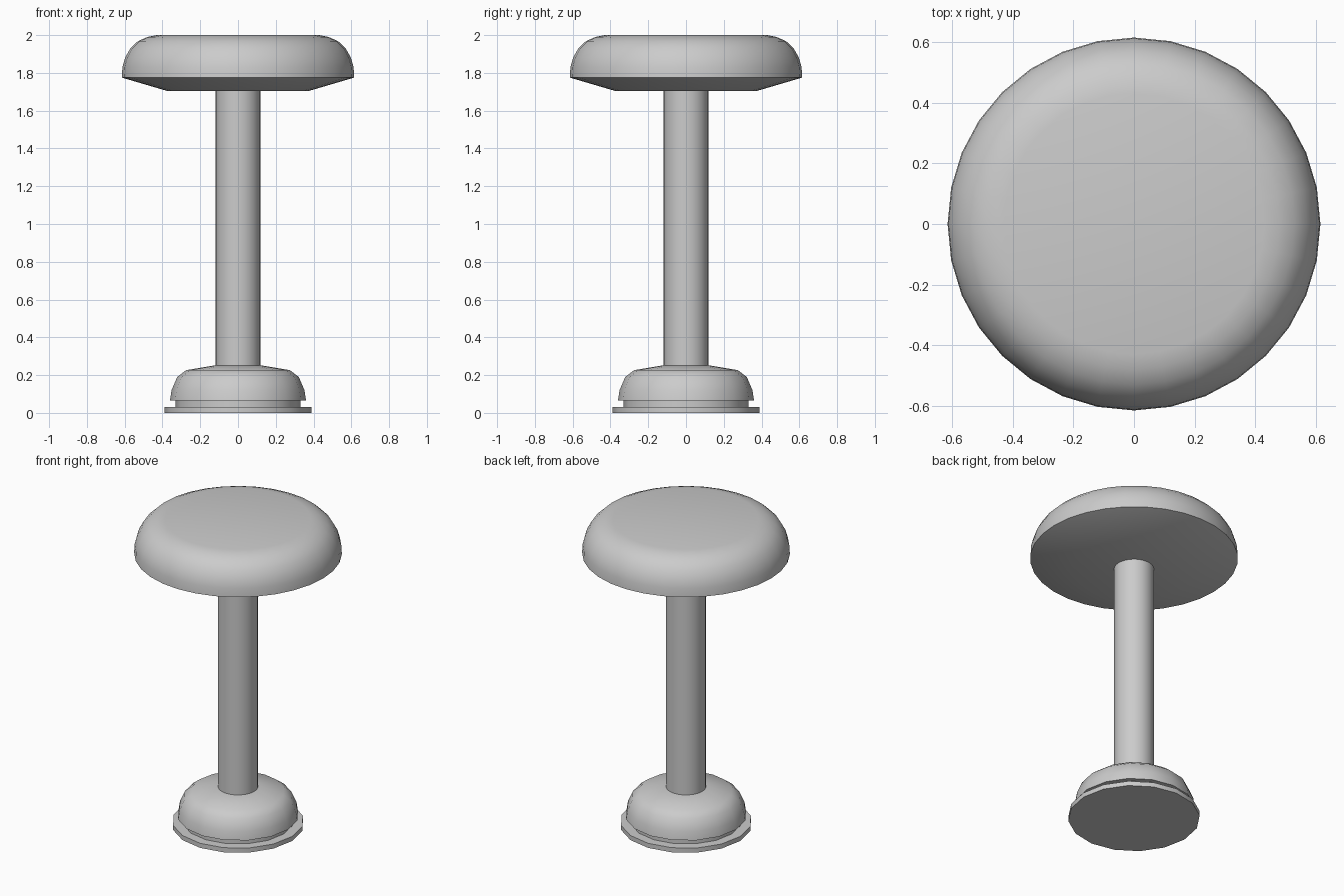
import bpy, bmesh, math

if "Cube" in bpy.data.objects:
    bpy.data.objects.remove(bpy.data.objects["Cube"])


def lathe(name, profile, sides, angle=35):
    """Revolve an (r, z) profile, listed bottom to top, around z and cap both ends."""
    bm = bmesh.new()
    rings = []
    for r, z in profile:
        rings.append([bm.verts.new((r * math.cos(2 * math.pi * i / sides),
                                    r * math.sin(2 * math.pi * i / sides), z))
                      for i in range(sides)])
    for low, high in zip(rings, rings[1:]):
        for i in range(sides):
            j = (i + 1) % sides
            bm.faces.new((low[i], low[j], high[j], high[i]))
    bm.faces.new(rings[0][::-1])
    bm.faces.new(rings[-1])
    mesh = bpy.data.meshes.new(name)
    bm.to_mesh(mesh)
    bm.free()
    obj = bpy.data.objects.new(name, mesh)
    bpy.context.collection.objects.link(obj)
    bpy.ops.object.select_all(action='DESELECT')
    obj.select_set(True)
    bpy.context.view_layer.objects.active = obj
    bpy.ops.object.shade_smooth_by_angle(angle=math.radians(angle))
    return obj


# Padded round seat with a tapered underside
lathe("seat", [(0.37, 1.703), (0.615, 1.775), (0.612, 1.83), (0.598, 1.88),
               (0.57, 1.93), (0.53, 1.968), (0.48, 1.99), (0.43, 2.0)], 32)

# Straight column
lathe("column", [(0.118, 0.24), (0.118, 1.72)], 32)

# Stepped foot: floor plate, recessed collar, rounded cover
lathe("foot", [(0.39, 0.0), (0.39, 0.03), (0.33, 0.03), (0.33, 0.066),
               (0.36, 0.066), (0.352, 0.12), (0.322, 0.19),
               (0.275, 0.226), (0.12, 0.252)], 16, 30)
